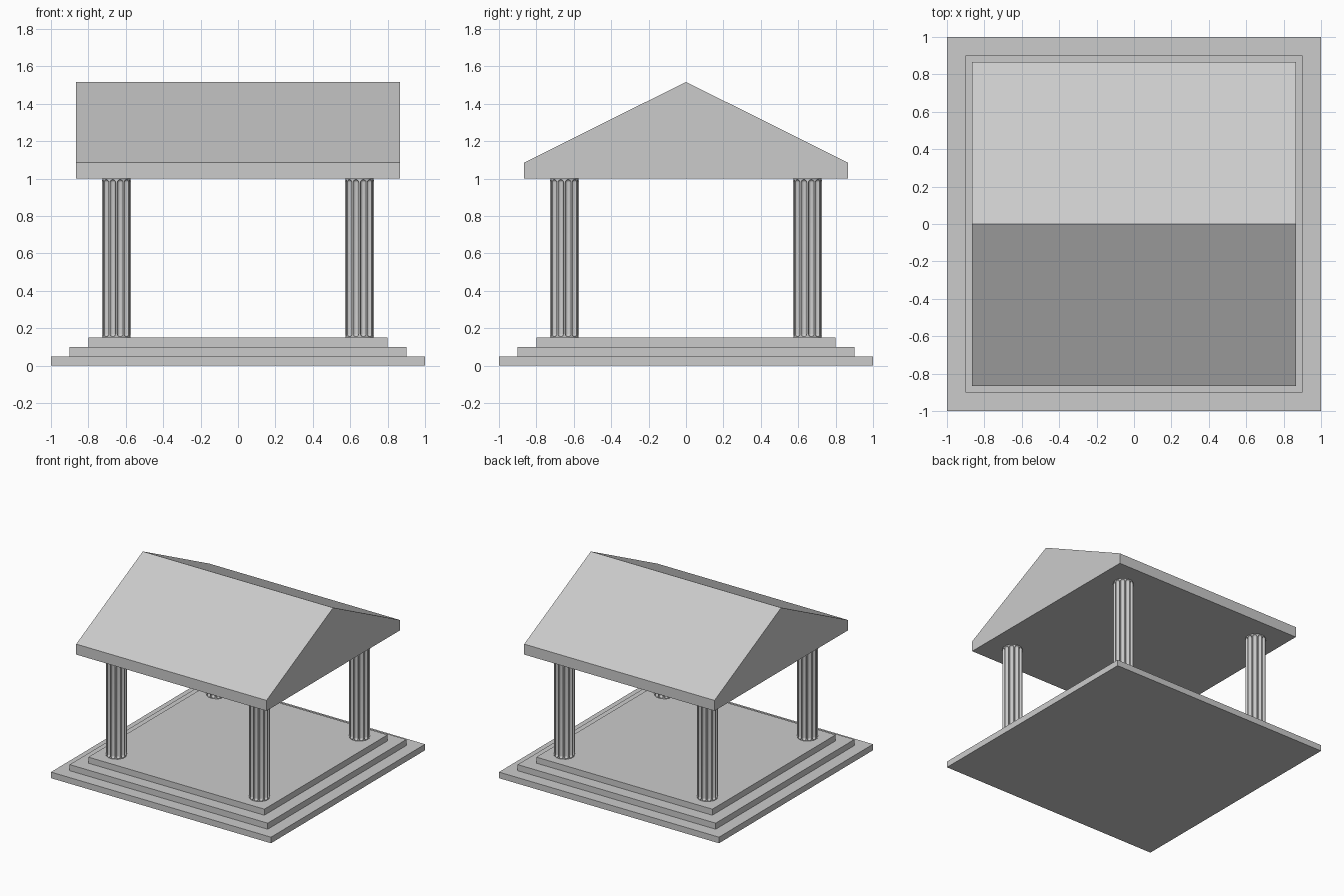
import bpy
import bmesh
from math import cos, sin, pi, sqrt

if "Cube" in bpy.data.objects:
    bpy.data.objects.remove(bpy.data.objects["Cube"], do_unlink=True)

# Single stone colour
stone = bpy.data.materials.new("grey_stone")
stone.use_nodes = True
GREY = (0.6, 0.6, 0.6, 1)
stone.diffuse_color = GREY
stone.node_tree.nodes["Principled BSDF"].inputs["Base Color"].default_value = GREY


def make_object(name, bm):
    bmesh.ops.recalc_face_normals(bm, faces=bm.faces)
    mesh = bpy.data.meshes.new(name)
    bm.to_mesh(mesh)
    bm.free()
    mesh.materials.append(stone)
    obj = bpy.data.objects.new(name, mesh)
    bpy.context.collection.objects.link(obj)
    return obj


def loft(bm, rings):
    """Bridge equal-length rings of points and cap both ends."""
    loops = [[bm.verts.new(p) for p in ring] for ring in rings]
    n = len(loops[0])
    for a, b in zip(loops, loops[1:]):
        for i in range(n):
            j = (i + 1) % n
            bm.faces.new((a[i], a[j], b[j], b[i]))
    bm.faces.new(loops[0])
    bm.faces.new(loops[-1])


# Three stacked steps
STEP = 0.05
for i, (name, half) in enumerate([("lower_step", 1.0), ("middle_step", 0.9), ("upper_step", 0.8)]):
    bm = bmesh.new()
    corners = [(-half, -half), (half, -half), (half, half), (-half, half)]
    loft(bm, [[(x, y, z) for x, y in corners] for z in (i * STEP, (i + 1) * STEP)])
    make_object(name, bm)

# Gabled roof: end profile extruded along x
HALF = 0.865
gable = [(-HALF, 1.0), (HALF, 1.0), (HALF, 1.086), (0, 1.517), (-HALF, 1.086)]
bm = bmesh.new()
loft(bm, [[(x, y, z) for y, z in gable] for x in (-HALF, HALF)])
make_object("gabled_roof", bm)

# Fluted columns: round-ended grooves cut into a cylinder
BOTTOM, TOP = 0.15, 1.0
RADIUS, GROOVE, FLUTES, SEGMENTS = 0.077, 0.016, 12, 8
MARGIN = 0.005


def column_ring(z, groove):
    ring = []
    for f in range(FLUTES):
        centre = 2 * pi * (f + 0.5) / FLUTES
        for s in range(SEGMENTS + 1):
            t = pi * s / SEGMENTS
            angle = centre - GROOVE / RADIUS * cos(t) * max(groove / GROOVE, 0.05)
            r = RADIUS - groove * sin(t)
            ring.append((r * cos(angle), r * sin(angle), z))
    return ring


end = []
for k in range(6):
    rise = GROOVE * (1 - cos(pi / 2 * k / 5))
    end.append((MARGIN + rise, sqrt(max(0, GROOVE ** 2 - (GROOVE - rise) ** 2))))
levels = [(BOTTOM, 0)] + [(BOTTOM + d, g) for d, g in end]
levels += [(TOP - d, g) for d, g in reversed(end)] + [(TOP, 0)]

bm = bmesh.new()
loft(bm, [column_ring(z, g) for z, g in levels])
column = make_object("front_right_column", bm)
bpy.ops.object.select_all(action="DESELECT")
column.select_set(True)
bpy.context.view_layer.objects.active = column
bpy.ops.object.shade_smooth_by_angle(angle=pi / 6)

# One column at each corner, sharing the same mesh
OFFSET = 0.65
column.location = (-OFFSET, -OFFSET, 0)
for name, sx, sy in [("front_left_column", 1, -1), ("back_right_column", -1, 1), ("back_left_column", 1, 1)]:
    twin = column.copy()
    twin.name = name
    twin.location = (sx * OFFSET, sy * OFFSET, 0)
    bpy.context.collection.objects.link(twin)
